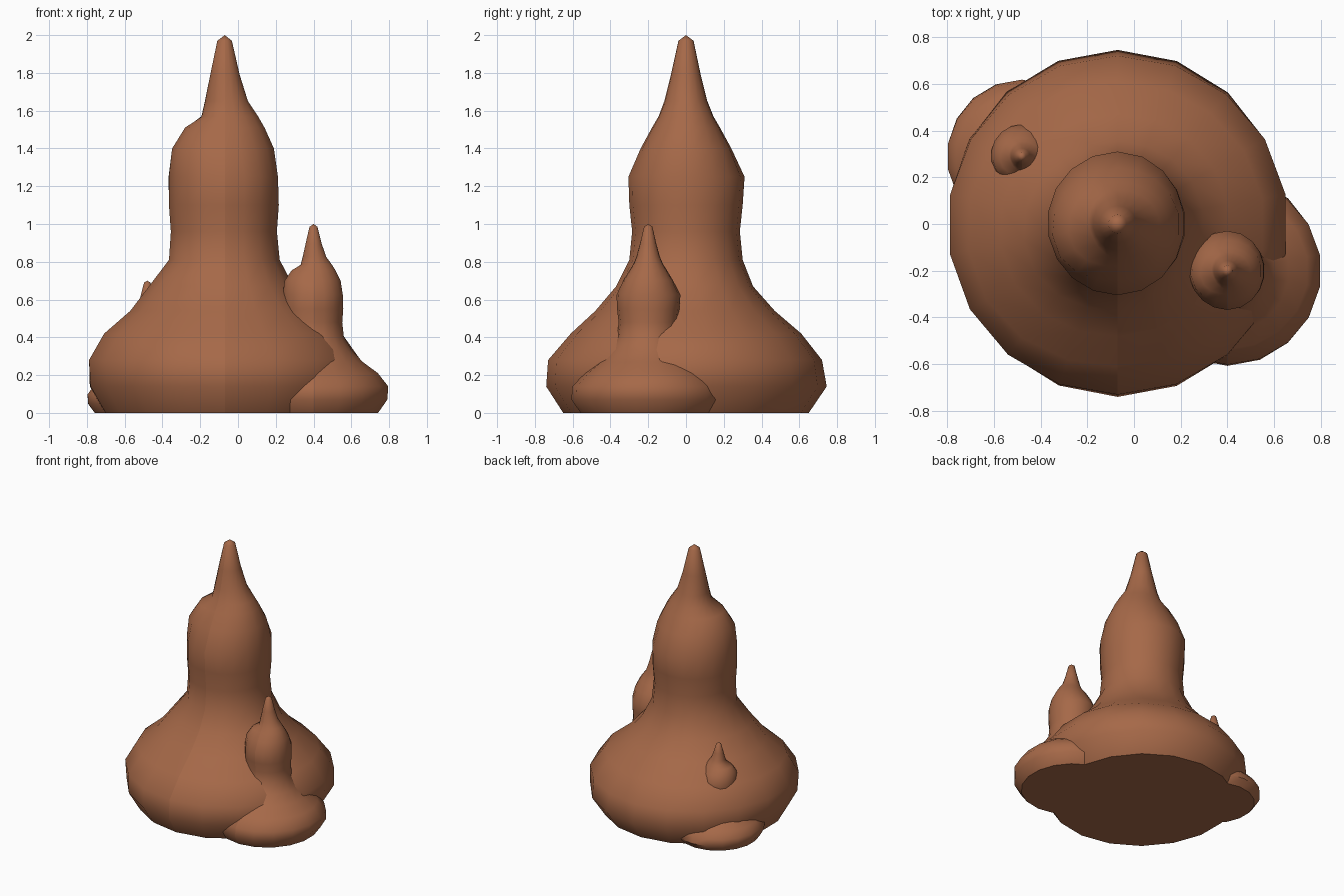
import bpy, bmesh
from math import sin, cos, radians

if "Cube" in bpy.data.objects:
    bpy.data.objects.remove(bpy.data.objects["Cube"])

SIDES = 18
# Column profile: height, radius towards right, back, left bulge, front
ANGLES = [0, 90, 205, 270, 360]
RINGS = [
    (0.00, 0.63, 0.65, 0.64, 0.65),
    (0.14, 0.72, 0.745, 0.72, 0.74),
    (0.28, 0.73, 0.72, 0.73, 0.73),
    (0.42, 0.63, 0.61, 0.65, 0.61),
    (0.54, 0.48, 0.47, 0.51, 0.48),
    (0.67, 0.37, 0.355, 0.41, 0.37),
    (0.81, 0.295, 0.30, 0.30, 0.30),
    (0.96, 0.28, 0.285, 0.29, 0.285),
    (1.10, 0.29, 0.30, 0.30, 0.30),
    (1.25, 0.285, 0.31, 0.30, 0.305),
    (1.40, 0.265, 0.24, 0.285, 0.24),
    (1.51, 0.215, 0.18, 0.215, 0.18),
    (1.57, 0.18, 0.145, 0.12, 0.145),
    (1.65, 0.125, 0.113, 0.105, 0.115),
    (1.79, 0.08, 0.078, 0.078, 0.08),
    (1.97, 0.038, 0.04, 0.04, 0.04),
]

clay = bpy.data.materials.new("brown_rock")
clay.diffuse_color = (0.38, 0.14, 0.065, 1)
clay.use_nodes = True
clay.node_tree.nodes["Principled BSDF"].inputs["Base Color"].default_value = clay.diffuse_color


def radius(ring, deg):
    """Blend smoothly between the profile's four directions."""
    deg %= 360
    vals = list(ring[1:]) + [ring[1]]
    for i in range(4):
        if deg <= ANGLES[i + 1]:
            t = (deg - ANGLES[i]) / (ANGLES[i + 1] - ANGLES[i])
            t = t * t * (3 - 2 * t)
            return vals[i] * (1 - t) + vals[i + 1] * t


def stalagmite(name, x, y, width, height):
    bm = bmesh.new()
    # Rings run from the open front seam all the way round
    rows = []
    for ring in RINGS:
        row = []
        for k in range(SIDES + 1):
            deg = 270 + k * 360 / SIDES
            r, a = radius(ring, deg) * width, radians(deg)
            row.append(bm.verts.new((r * cos(a), r * sin(a), ring[0] * height)))
        rows.append(row)
    for lo, hi in zip(rows, rows[1:]):
        for k in range(SIDES):
            bm.faces.new((lo[k], lo[k + 1], hi[k + 1], hi[k]))
    # Rounded tip and flat underside
    tip = bm.verts.new((0, 0, 2 * height))
    for k in range(SIDES):
        bm.faces.new((rows[-1][k], rows[-1][k + 1], tip))
    bm.faces.new(rows[0][:SIDES][::-1])
    me = bpy.data.meshes.new(name)
    bm.to_mesh(me)
    bm.free()
    ob = bpy.data.objects.new(name, me)
    ob.location = (x, y, 0)
    me.materials.append(clay)
    bpy.context.collection.objects.link(ob)
    bpy.ops.object.select_all(action='DESELECT')
    ob.select_set(True)
    bpy.context.view_layer.objects.active = ob
    bpy.ops.object.shade_smooth_by_angle(angle=radians(50))


stalagmite("large_stalagmite", -0.07, 0, 1, 1)
stalagmite("medium_stalagmite", 0.40, -0.20, 0.55, 0.5)
stalagmite("small_stalagmite", -0.48, 0.29, 0.44, 0.35)
